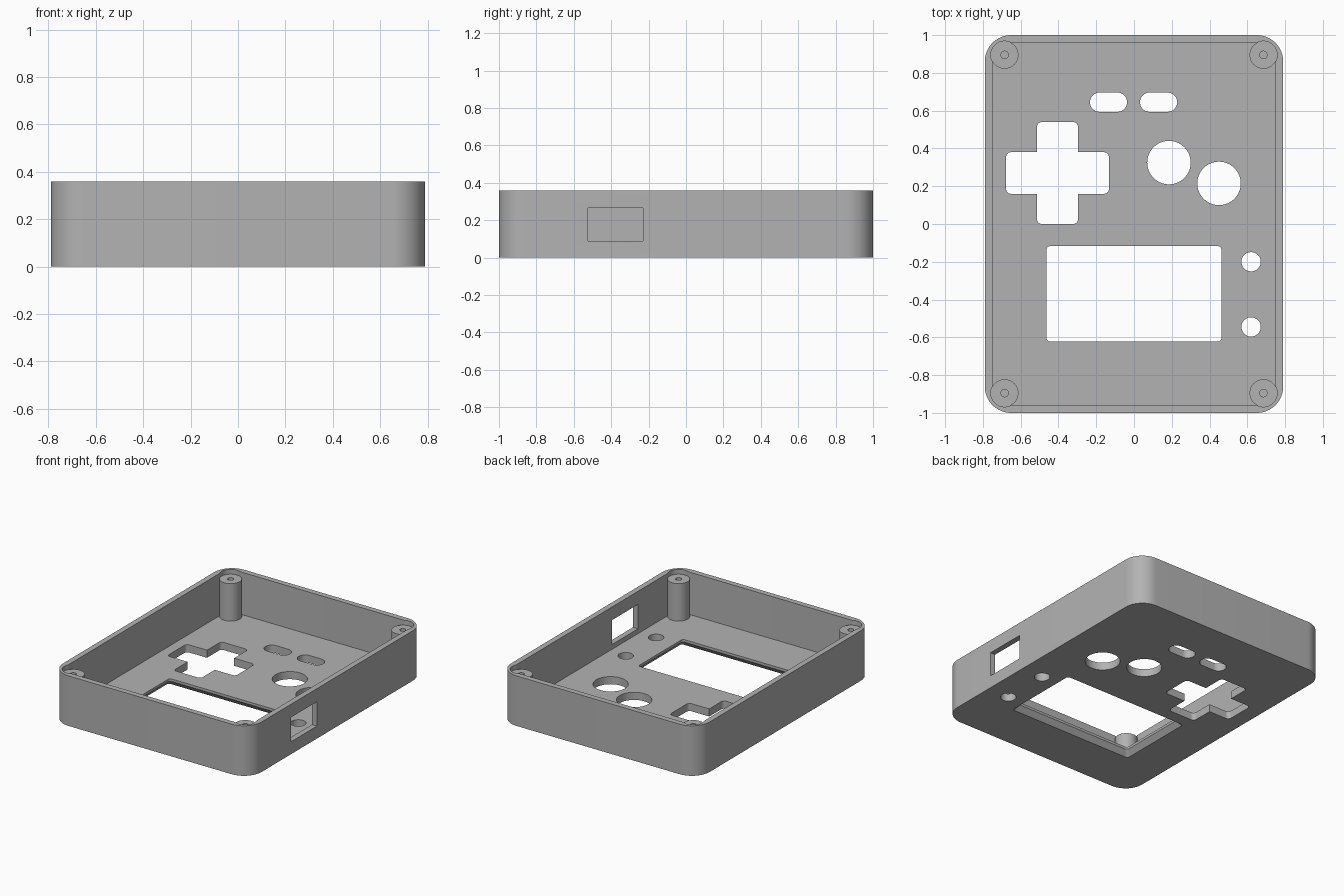
import bpy, bmesh
from math import radians, cos, sin, pi

cube = bpy.data.objects.get("Cube")
if cube:
    bpy.data.objects.remove(cube, do_unlink=True)

grey = bpy.data.materials.new("grey plastic")
grey.use_nodes = True
colour = (0.45, 0.45, 0.45, 1)
grey.diffuse_color = colour
grey.node_tree.nodes["Principled BSDF"].inputs["Base Color"].default_value = colour

HEIGHT, FLOOR, POST_TOP = 0.36, 0.055, 0.325
ABOVE, BELOW = 0.5, -0.1


def outline(cx, cy, hx, hy, r, steps=12):
    """Counter-clockwise rounded rectangle."""
    pts = []
    for k, (sx, sy) in enumerate([(1, 1), (-1, 1), (-1, -1), (1, -1)]):
        for i in range(steps + 1):
            a = (k + i / steps) * pi / 2
            pts.append((cx + sx * (hx - r) + r * cos(a),
                        cy + sy * (hy - r) + r * sin(a)))
    return pts


def circle(cx, cy, r, n=64):
    return [(cx + r * cos(2 * pi * i / n), cy + r * sin(2 * pi * i / n)) for i in range(n)]


def loft(name, layers):
    """Closed solid through (outline, z) layers."""
    bm = bmesh.new()
    rings = [[bm.verts.new((x, y, z)) for x, y in pts] for pts, z in layers]
    n = len(rings[0])
    for lo, hi in zip(rings, rings[1:]):
        for i in range(n):
            j = (i + 1) % n
            bm.faces.new((lo[i], lo[j], hi[j], hi[i]))
    bm.faces.new(rings[0][::-1])
    bm.faces.new(rings[-1])
    bmesh.ops.remove_doubles(bm, verts=bm.verts, dist=1e-5)
    bmesh.ops.recalc_face_normals(bm, faces=bm.faces)
    mesh = bpy.data.meshes.new(name)
    bm.to_mesh(mesh)
    bm.free()
    ob = bpy.data.objects.new(name, mesh)
    bpy.context.collection.objects.link(ob)
    mesh.materials.append(grey)
    return ob


def prism(name, pts, z0, z1):
    return loft(name, [(pts, z0), (pts, z1)])


def combine(tool, operation="DIFFERENCE"):
    """Apply one boolean to the case and discard the tool."""
    tool.hide_render = True
    mod = case.modifiers.new(tool.name, "BOOLEAN")
    mod.operation, mod.solver, mod.object = operation, "EXACT", tool
    bpy.ops.object.modifier_apply(modifier=mod.name)
    bpy.data.objects.remove(tool, do_unlink=True)


# Outer case and open cavity
case = prism("case_shell", outline(0, 0, 0.79, 1.0, 0.14, 16), 0, HEIGHT)
bpy.context.view_layer.objects.active = case
case.select_set(True)
combine(prism("cavity", outline(0, 0, 0.75, 0.96, 0.10, 16), FLOOR, ABOVE))

# Corner screw posts, sunk slightly into the walls
for sx in (-1, 1):
    for sy in (-1, 1):
        x, y = sx * 0.685, sy * 0.895
        combine(prism("post_clearance", circle(x, y, 0.073), POST_TOP, ABOVE))
        combine(prism("screw_post", circle(x, y, 0.073), FLOOR / 2, POST_TOP), "UNION")
        combine(prism("screw_hole", circle(x, y, 0.02, 32), FLOOR, ABOVE))

# Direction pad opening, from two crossing slots
combine(prism("pad_across", outline(-0.405, 0.27, 0.272, 0.11, 0.025), BELOW, 0.2))
combine(prism("pad_along", outline(-0.405, 0.27, 0.108, 0.27, 0.025), BELOW, 0.2))

# Oval slots
for x in (-0.135, 0.13):
    combine(prism("oval_slot", outline(x, 0.645, 0.098, 0.051, 0.05), BELOW, 0.2))

# Round button and lamp holes
for x, y, r in [(0.185, 0.325, 0.115), (0.45, 0.215, 0.115),
                (0.62, -0.2, 0.051), (0.62, -0.545, 0.051)]:
    combine(prism("round_hole", circle(x, y, r), BELOW, 0.2))

# Screen window, flared towards the underside
window = outline(0, -0.37, 0.463, 0.253, 0.02)
flare = outline(0, -0.37, 0.493, 0.283, 0.02)
combine(loft("screen_window", [(flare, BELOW), (flare, 0), (window, 0.037), (window, 0.2)]))

# Port in the side wall
port = [(0.7, -0.525), (0.9, -0.525), (0.9, -0.23), (0.7, -0.23)]
combine(prism("side_port", port, 0.09, 0.265))

bpy.ops.object.shade_smooth_by_angle(angle=radians(30))
